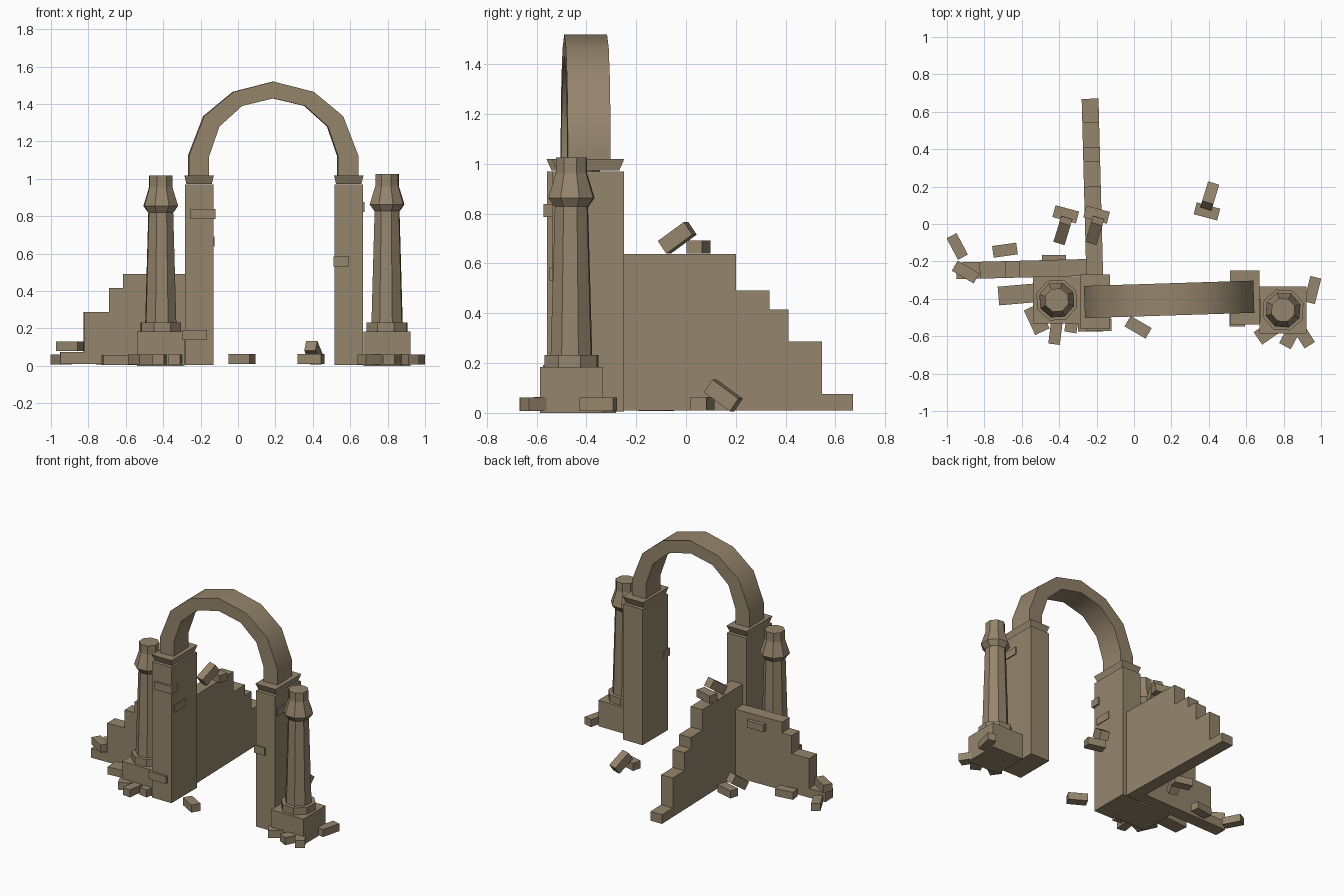
import bpy, bmesh, math
from mathutils import Matrix, Vector

if "Cube" in bpy.data.objects:
    bpy.data.objects.remove(bpy.data.objects["Cube"])

stone = bpy.data.materials.new("weathered stone")
stone.diffuse_color = (0.30, 0.235, 0.15, 1)
stone.use_nodes = True
stone.node_tree.nodes["Principled BSDF"].inputs["Base Color"].default_value = stone.diffuse_color


def finish(name, bm):
    """Turn a bmesh into a stone object."""
    bmesh.ops.recalc_face_normals(bm, faces=bm.faces)
    mesh = bpy.data.meshes.new(name)
    bm.to_mesh(mesh)
    bm.free()
    mesh.materials.append(stone)
    ob = bpy.data.objects.new(name, mesh)
    bpy.context.collection.objects.link(ob)
    return ob


def block(name, center, size, yaw=0, pitch=0, taper=1):
    """Box with its length along local x; taper scales the bottom face."""
    bm = bmesh.new()
    bmesh.ops.create_cube(bm, size=1)
    for v in bm.verts:
        k = taper if v.co.z < 0 else 1
        v.co = Vector((v.co.x * size[0] * k, v.co.y * size[1] * k, v.co.z * size[2]))
    turn = Matrix.Rotation(math.radians(yaw), 4, 'Z') @ Matrix.Rotation(math.radians(-pitch), 4, 'Y')
    bm.transform(Matrix.Translation(center) @ turn)
    return finish(name, bm)


def slab(name, profile, thickness, origin, yaw):
    """Upright (x, z) outline extruded along y, then turned about z."""
    bm = bmesh.new()
    face = bm.faces.new([bm.verts.new((x, -thickness / 2, z)) for x, z in profile])
    out = bmesh.ops.extrude_face_region(bm, geom=[face])["geom"]
    bmesh.ops.translate(bm, vec=(0, thickness, 0),
                        verts=[g for g in out if isinstance(g, bmesh.types.BMVert)])
    bm.transform(Matrix.Translation(origin) @ Matrix.Rotation(math.radians(yaw), 4, 'Z'))
    return finish(name, bm)


def octagon_stack(name, center, rings, yaw):
    """Eight-sided turned shape from (radius, z) rings."""
    bm = bmesh.new()
    loops = []
    for r, z in rings:
        loops.append([bm.verts.new((r * math.cos(a), r * math.sin(a), z))
                      for a in (math.radians(yaw + 22.5 + 45 * i) for i in range(8))])
    for low, high in zip(loops, loops[1:]):
        for i in range(8):
            j = (i + 1) % 8
            bm.faces.new((low[i], low[j], high[j], high[i]))
    bm.faces.new(loops[0])
    bm.faces.new(loops[-1])
    bm.transform(Matrix.Translation(center))
    return finish(name, bm)


# Piers with flared capitals
for side, x, y in (("left", -0.208, -0.415), ("right", 0.592, -0.393)):
    block(side + "_pier", (x, y, 0.487), (0.152, 0.287, 0.964))
    block(side + "_capital", (x, y, 0.996), (0.158, 0.29, 0.046), taper=0.86)

# Arch, a faceted band springing from the capitals
half_outer = [(0.453, 1.01), (0.453, 1.125), (0.372, 1.335), (0.215, 1.465)]
half_inner = [(0.345, 1.01), (0.345, 1.12), (0.29, 1.28), (0.168, 1.39)]
outer = [(-x, z) for x, z in half_outer] + [(0, 1.52)] + half_outer[::-1]
inner = [(-x, z) for x, z in half_inner] + [(0, 1.43)] + half_inner[::-1]
arch = slab("arch", outer + inner[::-1], 0.172, (0.188, -0.403, 0), 1.8)
bpy.context.view_layer.objects.active = arch
arch.select_set(True)
bpy.ops.object.shade_smooth_by_angle(angle=math.radians(40))
arch.select_set(False)

# Octagonal columns on square bases
for side, x, y, lift, yaw in (("left", -0.413, -0.407, 0, 4), ("right", 0.797, -0.46, 0.008, -4)):
    block(side + "_column_base", (x, y, 0.092), (0.252, 0.252, 0.184))
    octagon_stack(side + "_column_plinth", (x, y, 0), [(0.115, 0.18), (0.115, 0.233)], yaw)
    octagon_stack(side + "_column_shaft", (x, y, lift), [(0.088, 0.225), (0.07, 0.83)], yaw)
    octagon_stack(side + "_column_head", (x, y, lift),
                  [(0.072, 0.82), (0.098, 0.855), (0.066, 0.955)], yaw)
    octagon_stack(side + "_column_top", (x, y, lift), [(0.066, 0.95), (0.066, 1.018)], yaw)


# Crumbling walls with stepped tops
def stepped(start, steps):
    points, x = [(start, 0.01)], start
    for end, z in steps:
        points += [(x, z), (end, z)]
        x = end
    return points + [(x, 0.01)]


slab("back_wall", stepped(0, [(0.48, 0.638), (0.615, 0.492), (0.69, 0.415), (0.825, 0.287), (0.95, 0.075)]),
     0.09, (-0.21, -0.28, 0), 91.5)
slab("side_wall", stepped(0, [(0.445, 0.492), (0.52, 0.415), (0.655, 0.287), (0.78, 0.075)]),
     0.09, (-0.17, -0.23, 0), 181.5)

# Fallen bricks lying flat: x, y, z, length, width, yaw
for i, (x, y, z, l, w, yaw) in enumerate([
        (-0.945, -0.12, 0.035, 0.13, 0.06, -62), (-0.9, -0.257, 0.105, 0.135, 0.062, -30),
        (-0.69, -0.14, 0.035, 0.13, 0.063, 8), (-0.63, -0.377, 0.032, 0.19, 0.1, 5),
        (-0.52, -0.51, 0.035, 0.145, 0.085, -65), (-0.42, -0.583, 0.035, 0.12, 0.062, 83),
        (-0.333, -0.535, 0.035, 0.09, 0.065, 80), (0.022, -0.552, 0.037, 0.13, 0.065, -30),
        (0.39, 0.067, 0.037, 0.13, 0.065, -15), (-0.365, 0.052, 0.037, 0.13, 0.065, -15),
        (-0.2, 0.05, 0.666, 0.13, 0.065, -15), (0.955, -0.353, 0.035, 0.14, 0.06, 76),
        (0.72, -0.572, 0.035, 0.14, 0.08, 35), (0.835, -0.6, 0.035, 0.12, 0.07, 62),
        (0.905, -0.593, 0.035, 0.13, 0.065, -58)]):
    block(f"fallen_brick_{i + 1}", (x, y, z), (l, w, 0.053), yaw)

# Bricks leaning on others
for i, (x, y, z, pitch) in enumerate([(-0.21, -0.035, 0.703, 35), (-0.38, -0.035, 0.072, 35),
                                      (0.405, 0.15, 0.07, -35)]):
    block(f"leaning_brick_{i + 1}", (x, y, z), (0.133, 0.062, 0.062), 73, pitch)

# Bricks standing proud of the piers and wall
for i, (center, size) in enumerate([
        ((-0.187, -0.54, 0.813), (0.135, 0.065, 0.053)), ((-0.232, -0.54, 0.165), (0.135, 0.07, 0.053)),
        ((-0.159, -0.47, 0.665), (0.065, 0.12, 0.053)), ((0.552, -0.515, 0.558), (0.082, 0.065, 0.053)),
        ((0.643, -0.46, 0.85), (0.065, 0.12, 0.053)), ((-0.428, -0.197, 0.425), (0.13, 0.065, 0.05))]):
    block(f"proud_brick_{i + 1}", center, size)
